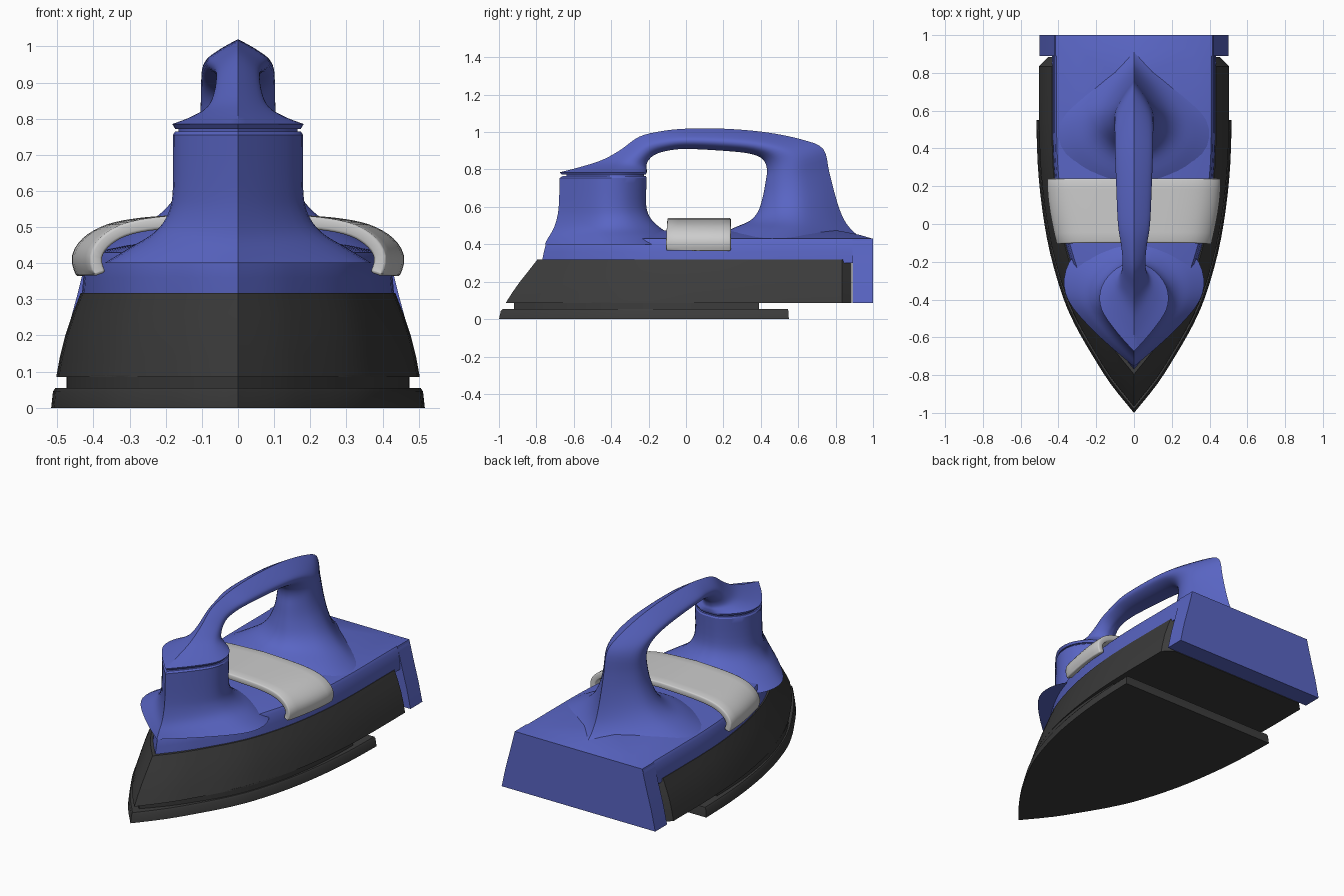
import bpy, bmesh, math
from mathutils import Vector

if "Cube" in bpy.data.objects:
    bpy.data.objects.remove(bpy.data.objects["Cube"])


def material(name, rgb):
    m = bpy.data.materials.new(name)
    m.diffuse_color = (*rgb, 1)
    m.use_nodes = True
    m.node_tree.nodes["Principled BSDF"].inputs["Base Color"].default_value = m.diffuse_color
    return m


BLUE = material("blue_plastic", (0.1, 0.13, 0.55))
DARK = material("dark_metal", (0.045, 0.045, 0.045))


def smooth_points(pts, n):
    """Catmull-Rom resampling of a list of equal-length tuples."""
    out = []
    for i in range(len(pts) - 1):
        a, b, c, d = (pts[max(0, min(len(pts) - 1, i + k))] for k in (-1, 0, 1, 2))
        for s in range(n):
            t = s / n
            out.append(tuple(0.5 * (2 * q + (r - p) * t + (2 * p - 5 * q + 4 * r - e) * t ** 2
                                    + (3 * q - p - 3 * r + e) * t ** 3)
                             for p, q, r, e in zip(a, b, c, d)))
    return out + [tuple(pts[-1])]


def mirrored(half):
    """Close a half section (x >= 0) into a full ring."""
    return half + [Vector((-p.x, p.y, p.z)) for p in reversed(half) if p.x > 1e-5]


def loft(name, rings, mat=None, angle=30, caps=True):
    bm = bmesh.new()
    rows = [[bm.verts.new(p) for p in r] for r in rings]
    n = len(rows[0])
    for a, b in zip(rows, rows[1:]):
        for i in range(n if caps else n - 1):
            j = (i + 1) % n
            bm.faces.new((a[i], a[j], b[j], b[i]))
    if caps:
        bm.faces.new(rows[0])
        bm.faces.new(rows[-1])
    bmesh.ops.recalc_face_normals(bm, faces=bm.faces)
    me = bpy.data.meshes.new(name)
    bm.to_mesh(me)
    bm.free()
    ob = bpy.data.objects.new(name, me)
    bpy.context.collection.objects.link(ob)
    if mat:
        me.materials.append(mat)
    bpy.ops.object.select_all(action='DESELECT')
    ob.select_set(True)
    bpy.context.view_layer.objects.active = ob
    bpy.ops.object.shade_smooth_by_angle(angle=math.radians(angle))
    return ob


# Boat-shaped plan outline, normalised: (distance from tip, half width)
BOW = smooth_points([(0, 0), (.1, .24), (.2, .43), (.3, .6), (.4, .73),
                     (.55, .86), (.7, .94), (.85, .985), (1, 1)], 3)


def hull(z, tip, full, back, w, chamfer=0.0):
    half = [Vector((w * v, tip + (full - tip) * t, z)) for t, v in BOW]
    if chamfer:
        half.append(Vector((w, back - chamfer, z)))
    half += [Vector((w - chamfer, back, z)), Vector((0, back, z))]
    return mirrored(half)


# Teardrop section with a sharp outer ridge: (outer to inner, half width)
TEAR = smooth_points([(0, 0), (.2, .46), (.42, .87), (.58, 1), (.75, .93),
                      (.9, .65), (.99, .3), (1, 0)], 3)


def tear(station):
    oy, oz, iy, iz, w = station
    return mirrored([Vector((max(0, w * v), oy + (iy - oy) * u, oz + (iz - oz) * u))
                     for u, v in TEAR])


# Soleplate, recessed neck and skirt
loft("soleplate", [hull(0, -1, .54, .55, .517), hull(.045, -.99, .535, .547, .512),
                   hull(.055, -.98, .53, .545, .505)], DARK)
loft("soleplate_neck", [hull(.05, -.92, .35, .39, .475), hull(.09, -.92, .35, .39, .475)], DARK)
loft("skirt", [hull(.085, -.965, .55, .885, .503, .05), hull(.14, -.93, .55, .885, .493, .05),
               hull(.2, -.888, .54, .885, .478, .05), hull(.26, -.84, .52, .885, .458, .05),
               hull(.318, -.795, .5, .885, .435, .05)], DARK)

# Upper body with a crowned top
loft("body", [hull(.3, -.772, .5, .997, .433), hull(.36, -.76, .5, .997, .428),
              hull(.415, -.745, .5, .997, .42), hull(.43, -.73, .5, .997, .41),
              hull(.45, -.62, .46, .93, .31), hull(.465, -.5, .4, .86, .2),
              hull(.475, -.35, .35, .8, .09)], BLUE)


# Heel block at the back
def heel_ring(z, w):
    return mirrored([Vector(p) for p in ((0, .89, z), (w, .89, z), (w, 1, z), (0, 1, z))])


loft("heel_block", [heel_ring(.085, .5), heel_ring(.2, .475), heel_ring(.315, .444),
                    heel_ring(.43, .415)], BLUE)

# Front post flaring into the body
post = [(-.755, .40, -.02, .40, .37), (-.74, .43, -.08, .45, .30), (-.71, .48, -.14, .49, .23),
        (-.69, .54, -.19, .54, .192), (-.68, .61, -.213, .61, .18), (-.675, .755, -.21, .755, .18)]
loft("front_post", [tear(s) for s in smooth_points(post, 4)]
     + [tear((-.66, .764, -.215, .764, .174))], BLUE)
loft("post_neck", [tear((-.64, z, -.225, z, .165)) for z in (.75, .785)], BLUE)

# Cap, handle and rear post in one sweep: outer y, z, inner y, z, half width
handle = [(-.675, .785, -.21, .785, .182), (-.57, .812, -.21, .80, .13),
          (-.45, .85, -.212, .82, .085), (-.35, .905, -.2, .85, .066),
          (-.25, .975, -.165, .88, .06), (-.13, 1.005, -.1, .90, .068),
          (0, 1.018, 0, .91, .085), (.2, 1.018, .2, .90, .094), (.42, 1, .34, .885, .1),
          (.62, .96, .41, .855, .102), (.733, .91, .433, .80, .103), (.765, .79, .425, .73, .11),
          (.79, .69, .41, .65, .132), (.82, .59, .385, .575, .175), (.855, .515, .34, .525, .235),
          (.91, .455, .25, .485, .32), (.98, .425, .16, .435, .40)]
loft("cap_and_handle", [tear((-.662, .772, -.215, .772, .174))]
     + [tear(s) for s in smooth_points(handle, 4)], BLUE)

# Pale saddle band wrapped over the body
ARC = smooth_points([(0, .505), (.5, .496), (.78, .48), (.93, .452), (1, .415), (.975, .375)], 4)
rows = []
for i in range(7):
    y = -.1 + .34 * i / 6
    w = .375 + .05 * math.sin(i / 6 * math.pi / 2)
    right = [Vector((w * x, y, z)) for x, z in ARC]
    rows.append([Vector((-p.x, p.y, p.z)) for p in reversed(right[1:])] + right)
band = loft("saddle_band", rows, caps=False)
if band.data.polygons[len(band.data.polygons) // 2].normal.z < 0:
    band.data.flip_normals()
solid = band.modifiers.new("thickness", 'SOLIDIFY')
solid.thickness = .035
solid.offset = -1
bevel = band.modifiers.new("soft_edges", 'BEVEL')
bevel.width = .008
bevel.segments = 2
bevel.limit_method = 'ANGLE'
bevel.angle_limit = math.radians(50)
